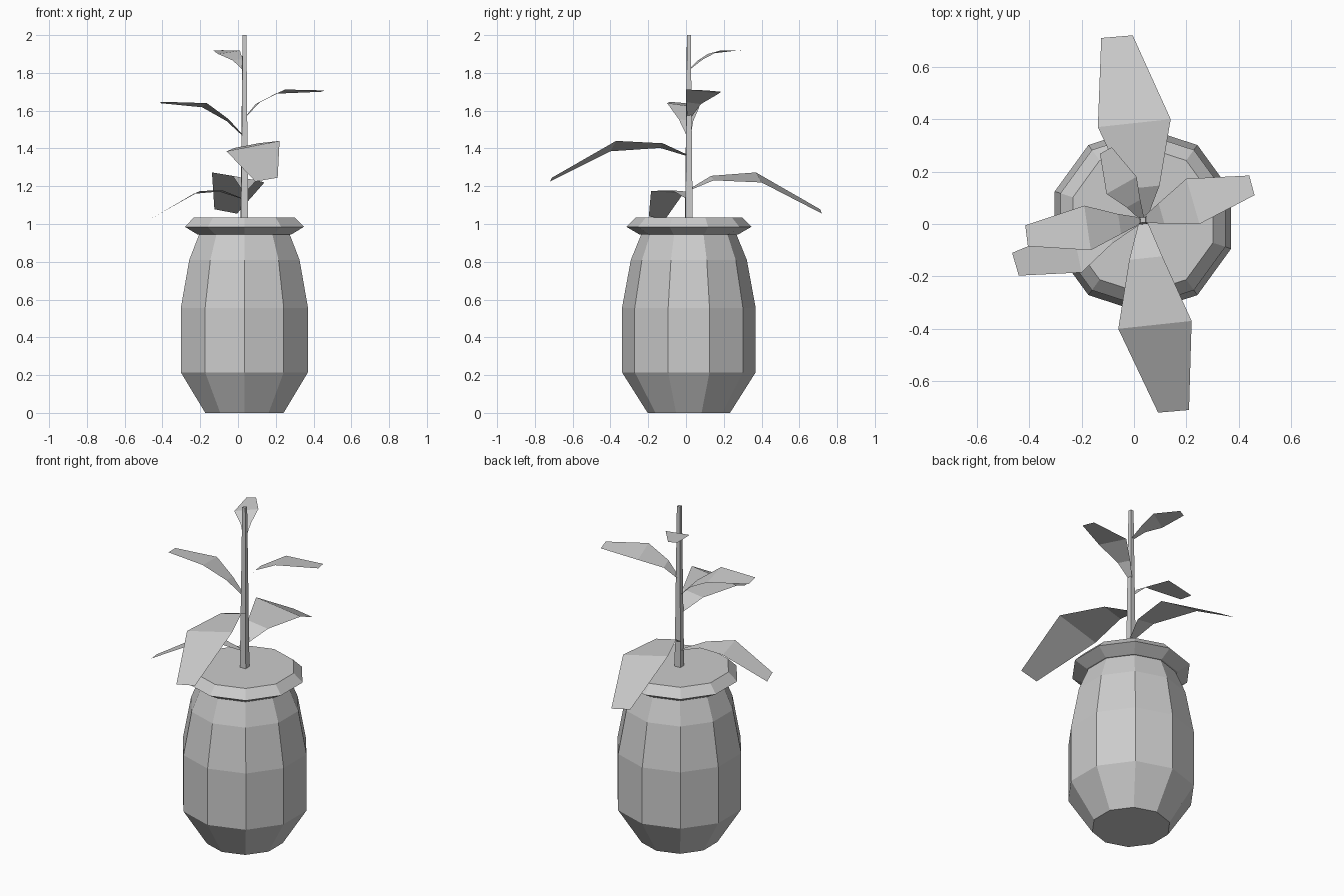
import bpy, math
from mathutils import Vector

if "Cube" in bpy.data.objects:
    bpy.data.objects.remove(bpy.data.objects["Cube"])

CX, CY = 0.034, 0.015   # axis of pot and stem


def add_mesh(name, verts, faces):
    me = bpy.data.meshes.new(name)
    me.from_pydata([tuple(v) for v in verts], [], faces)
    me.update()
    ob = bpy.data.objects.new(name, me)
    bpy.context.collection.objects.link(ob)
    return ob


def lathe(name, profile, sides, start):
    """Stack of polygon rings (radius, z) with closed ends."""
    verts = []
    for r, z in profile:
        for i in range(sides):
            a = math.radians(start) + 2 * math.pi * i / sides
            verts.append((CX + r * math.cos(a), CY + r * math.sin(a), z))
    faces = [tuple(reversed(range(sides)))]
    for k in range(len(profile) - 1):
        for i in range(sides):
            j = (i + 1) % sides
            b, t = k * sides, (k + 1) * sides
            faces.append((b + i, b + j, t + j, t + i))
    top = (len(profile) - 1) * sides
    faces.append(tuple(range(top, top + sides)))
    return add_mesh(name, verts, faces)


def leaf(name, base_z, bend, wide_a, wide_b, tip_a, tip_b):
    """Flat folded leaf: narrow base, bend, widest row, tip."""
    a, b = Vector(wide_a), Vector(wide_b)
    half = (b - a) / 2
    base, mid = Vector((CX, CY, base_z)), Vector(bend)
    rows = [(base - half * 0.1, base + half * 0.1),
            (mid - half * 0.45, mid + half * 0.45),
            (a, b), (Vector(tip_a), Vector(tip_b))]
    verts = [v for row in rows for v in row]
    faces = [(2 * i, 2 * i + 1, 2 * i + 3, 2 * i + 2) for i in range(3)]
    return add_mesh(name, verts, faces)


# Pot and rim: ten-sided, a corner facing front
lathe("pot", [(0.218, 0), (0.354, 0.215), (0.354, 0.555),
              (0.307, 0.81), (0.252, 0.945)], 10, -90)
lathe("pot_rim", [(0.262, 0.945), (0.331, 0.985), (0.281, 1.035)], 10, -90)

# Tapered square stem
lathe("stem", [(0.027, 1.03), (0.014, 2.0)], 4, 48)

# Leaves, lowest to highest
leaf("leaf_left_low", 1.13, (-0.09, -0.035, 1.175),
     (-0.235, -0.015, 1.16), (-0.20, -0.185, 1.175),
     (-0.465, -0.11, 1.025), (-0.44, -0.197, 1.04))
leaf("leaf_back_low", 1.18, (0.035, 0.14, 1.243),
     (0.14, 0.40, 1.22), (-0.138, 0.37, 1.273),
     (-0.005, 0.72, 1.055), (-0.125, 0.71, 1.078))
leaf("leaf_front", 1.36, (0.045, -0.13, 1.415),
     (-0.06, -0.40, 1.385), (0.22, -0.37, 1.44),
     (0.092, -0.72, 1.225), (0.21, -0.71, 1.245))
leaf("leaf_left_high", 1.46, (-0.055, 0.0, 1.55),
     (-0.19, 0.07, 1.618), (-0.165, -0.10, 1.64),
     (-0.415, -0.005, 1.64), (-0.405, -0.085, 1.647))
leaf("leaf_right", 1.56, (0.105, 0.04, 1.64),
     (0.25, 0.0, 1.712), (0.20, 0.173, 1.69),
     (0.46, 0.11, 1.707), (0.44, 0.185, 1.70))
leaf("leaf_top", 1.815, (-0.002, 0.078, 1.87),
     (0.01, 0.18, 1.918), (-0.105, 0.115, 1.90),
     (-0.085, 0.293, 1.92), (-0.13, 0.268, 1.918))
